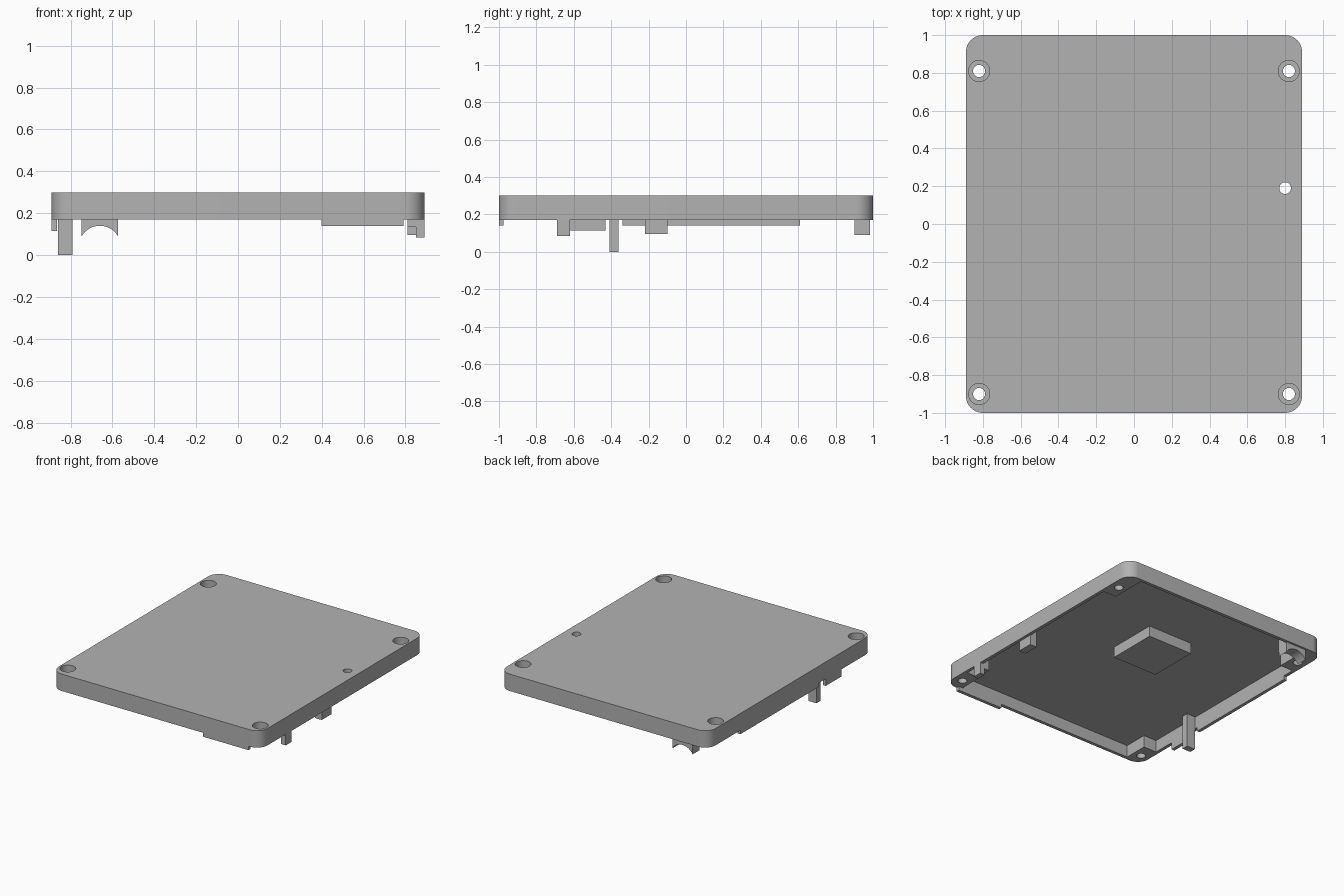
import bpy, bmesh, math
from mathutils import Matrix, Vector

cube = bpy.data.objects.get("Cube")
if cube:
    bpy.data.objects.remove(cube, do_unlink=True)

grey = bpy.data.materials.new("plain grey")
grey.use_nodes = True
COLOUR = (0.45, 0.45, 0.45, 1)
grey.diffuse_color = COLOUR
grey.node_tree.nodes["Principled BSDF"].inputs["Base Color"].default_value = COLOUR

# Main heights and half sizes
BASE, FLOOR, TOP = 0.17, 0.262, 0.30
HX, HY, WALL, RADIUS = 0.89, 1.0, 0.025, 0.09


def finish(name, bm):
    bmesh.ops.recalc_face_normals(bm, faces=bm.faces)
    mesh = bpy.data.meshes.new(name)
    bm.to_mesh(mesh)
    bm.free()
    mesh.materials.append(grey)
    ob = bpy.data.objects.new(name, mesh)
    bpy.context.collection.objects.link(ob)
    return ob


def box(name, x, y, z):
    bm = bmesh.new()
    bmesh.ops.create_cube(bm, size=1)
    for v in bm.verts:
        v.co = Vector([r[0] if c < 0 else r[1] for c, r in zip(v.co, (x, y, z))])
    return finish(name, bm)


def cylinder(name, x, y, z0, z1, r):
    bm = bmesh.new()
    bmesh.ops.create_cone(bm, cap_ends=True, segments=40, radius1=r, radius2=r, depth=z1 - z0,
                          matrix=Matrix.Translation((x, y, (z0 + z1) / 2)))
    return finish(name, bm)


def prism(name, points, offset):
    bm = bmesh.new()
    face = bm.faces.new([bm.verts.new(p) for p in points])
    new = bmesh.ops.extrude_face_region(bm, geom=[face])["geom"]
    bmesh.ops.translate(bm, vec=offset, verts=[g for g in new if isinstance(g, bmesh.types.BMVert)])
    return finish(name, bm)


def cut(target, cutter):
    cutter.hide_render = True
    mod = target.modifiers.new("cut", "BOOLEAN")
    mod.operation, mod.solver, mod.object = "DIFFERENCE", "EXACT", cutter
    bpy.context.view_layer.objects.active = target
    bpy.ops.object.modifier_apply(modifier=mod.name)
    bpy.data.objects.remove(cutter, do_unlink=True)


def smooth(ob):
    bpy.ops.object.select_all(action="DESELECT")
    ob.select_set(True)
    bpy.context.view_layer.objects.active = ob
    bpy.ops.object.shade_smooth_by_angle(angle=math.radians(30))


# Lid plate with rounded corners
outline = []
for i, (sx, sy) in enumerate([(1, 1), (-1, 1), (-1, -1), (1, -1)]):
    for k in range(13):
        a = math.pi / 2 * (i + k / 12)
        outline.append((sx * (HX - RADIUS) + RADIUS * math.cos(a),
                        sy * (HY - RADIUS) + RADIUS * math.sin(a), BASE))
lid = prism("lid", outline, (0, 0, TOP - BASE))

# Hollow underside, leaving solid corner blocks
cut(lid, box("cavity_long", (-0.755, 0.755), (WALL - HY, HY - WALL), (0, FLOOR)))
cut(lid, box("cavity_wide", (WALL - HX, HX - WALL), (-0.79, 0.70), (0, FLOOR)))

# Counterbored screw holes and the indicator hole
for x in (-0.82, 0.82):
    for y in (-0.9, 0.81):
        cut(lid, cylinder("screw_hole", x, y, 0, 0.5, 0.032))
        cut(lid, cylinder("counterbore", x, y, 0.235, 0.5, 0.056))
cut(lid, cylinder("indicator_hole", 0.80, 0.19, 0, 0.5, 0.031))
smooth(lid)

# Pressure block in the middle of the underside
box("centre_block", (-0.175, 0.205), (0.025, 0.415), (0.18, FLOOR))

# Lips that continue the walls downwards
box("front_lip", (0.40, 0.79), (-HY, WALL - HY), (0.14, BASE))
box("right_long_lip", (-HX, WALL - HX), (-0.34, 0.61), (0.14, BASE))
box("right_short_lip", (-HX, WALL - HX), (-0.62, -0.43), (0.115, BASE))

# Post and clips hanging from the side walls
box("right_post", (-0.86, -0.79), (-0.41, -0.36), (0, FLOOR))
box("left_clip", (0.81, 0.868), (-0.22, -0.10), (0.095, FLOOR))
box("left_hook", (0.85, HX), (-0.69, -0.62), (0.085, BASE))
box("left_hook_root", (0.81, 0.868), (-0.69, -0.62), (0.135, FLOOR))

# Cable saddle with an arched underside
arch = [(-0.747, 0.9, FLOOR), (-0.573, 0.9, FLOOR)]
for k in range(17):
    a = math.radians(30 + 120 * k / 16)
    arch.append((-0.66 + 0.1 * math.cos(a), 0.9, 0.04 + 0.1 * math.sin(a)))
saddle = prism("cable_saddle", arch, (0, 0.085, 0))
smooth(saddle)
